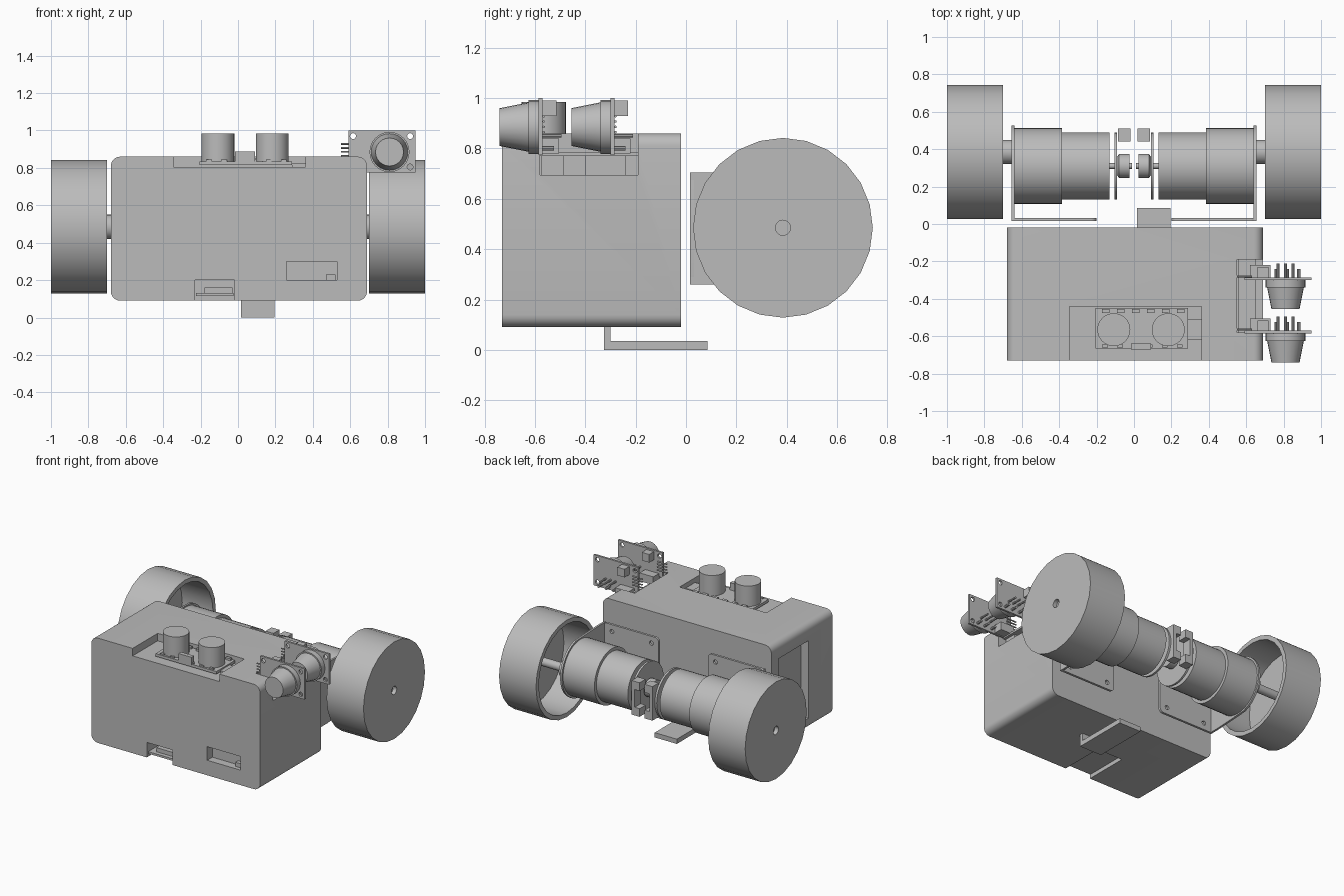
import bpy, bmesh, math
from mathutils import Matrix, Vector

cube = bpy.data.objects.get("Cube")
if cube:
    bpy.data.objects.remove(cube, do_unlink=True)

grey = bpy.data.materials.new("plain grey")
grey.use_nodes = True
COLOR = (0.5, 0.5, 0.5, 1)
grey.diffuse_color = COLOR
grey.node_tree.nodes["Principled BSDF"].inputs["Base Color"].default_value = COLOR


def finish(bm, name, smooth=True):
    bmesh.ops.recalc_face_normals(bm, faces=bm.faces)
    mesh = bpy.data.meshes.new(name)
    bm.to_mesh(mesh)
    bm.free()
    mesh.materials.append(grey)
    ob = bpy.data.objects.new(name, mesh)
    bpy.context.collection.objects.link(ob)
    if smooth:
        bpy.ops.object.select_all(action="DESELECT")
        ob.select_set(True)
        bpy.context.view_layer.objects.active = ob
        bpy.ops.object.shade_smooth_by_angle(angle=math.radians(35))
    return ob


def add_box(bm, x, y, z):
    size = Matrix.Diagonal((x[1] - x[0], y[1] - y[0], z[1] - z[0], 1))
    mid = Vector((sum(x), sum(y), sum(z))) / 2
    bmesh.ops.create_cube(bm, size=1, matrix=Matrix.Translation(mid) @ size)


def add_rod(bm, start, end, r1, r2=None, sides=24):
    a, b = Vector(start), Vector(end)
    turn = (b - a).to_track_quat("Z", "Y").to_matrix().to_4x4()
    bmesh.ops.create_cone(bm, cap_ends=True, segments=sides, radius1=r1,
                          radius2=r1 if r2 is None else r2, depth=(b - a).length,
                          matrix=Matrix.Translation((a + b) / 2) @ turn)


def box(name, x, y, z):
    bm = bmesh.new()
    add_box(bm, x, y, z)
    return finish(bm, name, False)


def rounded_plate(name, x, y, z, radius):
    """Plate facing y with rounded corners."""
    bm = bmesh.new()
    add_box(bm, x, y, z)
    edges = [e for e in bm.edges if abs((e.verts[0].co - e.verts[1].co).y) > 0.001]
    bmesh.ops.bevel(bm, geom=edges, offset=radius, segments=6, profile=0.5, affect="EDGES")
    return finish(bm, name)


def lathe(name, profile, centre, sides=24):
    """Spin (x, radius) points around the x axis through centre (y, z)."""
    bm = bmesh.new()
    verts = [bm.verts.new((x, centre[0] + r, centre[1])) for x, r in profile]
    edges = [bm.edges.new(p) for p in zip(verts, verts[1:])]
    bmesh.ops.spin(bm, geom=verts + edges, cent=(0, *centre), axis=(1, 0, 0),
                   angle=math.tau, steps=sides)
    bmesh.ops.remove_doubles(bm, verts=bm.verts, dist=0.0005)
    return finish(bm, name)


def cut(target, bm):
    cutter = finish(bm, target.name + "_cutter", False)
    mod = target.modifiers.new("cut", "BOOLEAN")
    mod.object, mod.operation, mod.solver = cutter, "DIFFERENCE", "EXACT"
    bpy.context.view_layer.objects.active = target
    bpy.ops.object.modifier_apply(modifier="cut")
    bpy.data.objects.remove(cutter, do_unlink=True)


# Main body with its recesses
body = rounded_plate("body", (-0.68, 0.69), (-0.73, -0.02), (0.09, 0.86), 0.05)
for x, y, z in [
        ((-0.345, 0.36), (-0.8, -0.44), (0.805, 0.9)),      # top sensor recess
        ((0.55, 0.8), (-0.58, -0.19), (0.695, 0.9)),        # side sensor notch
        ((-0.23, -0.02), (-0.8, -0.4), (0.05, 0.2)),        # lower port
        ((0.26, 0.53), (-0.8, -0.67), (0.2, 0.3)),          # front window
        ((-0.8, -0.62), (-0.45, -0.1), (0.17, 0.74))]:      # side pocket
    hole = bmesh.new()
    add_box(hole, x, y, z)
    cut(body, hole)
box("window_switch", (0.47, 0.52), (-0.7, -0.66), (0.2, 0.23))
box("port_header", (-0.18, -0.03), (-0.69, -0.62), (0.13, 0.16))
box("port_board", (-0.225, -0.025), (-0.72, -0.4), (0.115, 0.13))

# Back mounting plate with screw holes and slots
back = rounded_plate("back_plate", (-0.66, 0.65), (-0.02, 0.015), (0.13, 0.835), 0.03)
holes = bmesh.new()
for z in (0.18, 0.785):
    for i in range(6):
        x = -0.6 + i * 0.24
        add_rod(holes, (x, -0.01, z), (x, 0.05, z), 0.016, sides=12)
    add_box(holes, (-0.12, 0.12), (-0.005, 0.05), (z - 0.015, z + 0.015))
cut(back, holes)

# Caster foot under the body
box("foot_sole", (0.015, 0.195), (-0.325, 0.085), (0, 0.035))
box("foot_post", (0.015, 0.195), (-0.325, -0.3), (0.03, 0.1))

# Drive units, one per side
AXLE = (0.385, 0.485)
MOTOR = (0.31, 0.485)
for s, side in ((1, "left"), (-1, "right")):
    def turned(name, pts, centre, sides=24):
        return lathe(f"{side}_{name}", [(s * x, r) for x, r in pts], centre, sides)

    turned("wheel", [(1, 0.03), (1, 0.357), (0.7, 0.357), (0.7, 0.325), (0.95, 0.325),
                     (0.95, 0.03), (1, 0.03)], AXLE)
    turned("axle", [(0.62, 0), (0.62, 0.065), (0.72, 0.065), (0.72, 0.03),
                    (0.97, 0.03), (0.97, 0)], AXLE)
    turned("motor", [(0.64, 0), (0.64, 0.203), (0.385, 0.203), (0.385, 0.18),
                     (0.13, 0.18), (0.13, 0.015), (0.01, 0.015), (0.01, 0)], MOTOR, 40)
    turned("encoder_disc", [(0.105, 0), (0.105, 0.18), (0.09, 0.18), (0.09, 0)], MOTOR, 32)
    turned("encoder_hub", [(0.09, 0), (0.09, 0.05), (0.08, 0.065), (0.025, 0.065),
                           (0.025, 0)], MOTOR)
    for z in (0.36, 0.55):
        box(f"{side}_encoder_block", sorted((s * 0.02, s * 0.085)), (0.44, 0.51), (z, z + 0.06))
    box(f"{side}_encoder_back", sorted((s * 0.06, s * 0.085)), (0.44, 0.51), (0.36, 0.61))

    # Bracket: flange on the plate and a tapered cheek around the motor
    flange = rounded_plate(f"{side}_bracket_flange", sorted((s * 0.2, s * 0.655)),
                           (0.015, 0.032), (0.26, 0.705), 0.03)
    holes = bmesh.new()
    for x in (0.26, 0.58):
        for z in (0.31, 0.655):
            add_rod(holes, (s * x, 0, z), (s * x, 0.05, z), 0.016, sides=12)
    cut(flange, holes)
    outline = [(0.015, 0.26), (0.1, 0.26)]
    for i in range(13):
        a = math.radians(-75 + i * 12.5)
        outline.append((MOTOR[0] + 0.217 * math.cos(a), MOTOR[1] + 0.217 * math.sin(a)))
    outline += [(0.1, 0.705), (0.015, 0.705)]
    bm = bmesh.new()
    cheek = bm.faces.new([bm.verts.new((s * 0.64, y, z)) for y, z in outline])
    grown = bmesh.ops.extrude_face_region(bm, geom=[cheek])["geom"]
    bmesh.ops.translate(bm, vec=(s * 0.015, 0, 0),
                        verts=[g for g in grown if isinstance(g, bmesh.types.BMVert)])
    finish(bm, f"{side}_bracket_cheek")

# Top twin sensor
box("top_sensor_board", (-0.205, 0.29), (-0.665, -0.45), (0.815, 0.835))
box("top_sensor_crystal", (-0.015, 0.09), (-0.67, -0.64), (0.83, 0.888))
box("top_sensor_header", (0.29, 0.36), (-0.62, -0.51), (0.805, 0.825))
for x in (-0.108, 0.183):
    bm = bmesh.new()
    add_rod(bm, (x, -0.565, 0.82), (x, -0.565, 0.985), 0.088, sides=32)
    finish(bm, "top_sensor_can")
bm = bmesh.new()
for i in range(6):
    x = -0.17 + i * 0.08
    add_box(bm, (x, x + 0.04), (-0.475, -0.455), (0.83, 0.85))
    add_box(bm, (x, x + 0.03), (-0.66, -0.645), (0.83, 0.845))
finish(bm, "top_sensor_chips", False)

# Side sensors: board, horn, chips and pins, one behind the other
for y in (-0.575, -0.29):
    board = box("side_sensor_board", (0.59, 0.95), (y - 0.01, y + 0.005), (0.775, 1.0))
    holes = bmesh.new()
    for x in (0.615, 0.92):
        for z in (0.805, 0.97):
            add_rod(holes, (x, y - 0.05, z), (x, y + 0.05, z), 0.016, sides=12)
    cut(board, holes)
    bm = bmesh.new()
    add_rod(bm, (0.81, y - 0.05, 0.885), (0.81, y, 0.885), 0.107)
    add_rod(bm, (0.81, y - 0.165, 0.885), (0.81, y - 0.05, 0.885), 0.075, 0.098)
    finish(bm, "side_sensor_horn")
    bm = bmesh.new()
    for x in (0.77, 0.81, 0.85):
        add_rod(bm, (x, y, 0.85), (x, y + 0.08, 0.85), 0.007, sides=8)
    for i in range(4):
        z = 0.865 + i * 0.021
        add_rod(bm, (0.55, y + 0.01, z), (0.63, y + 0.01, z), 0.005, sides=8)
        add_rod(bm, (0.7 + i * 0.06, y, 0.8), (0.7 + i * 0.06, y + 0.05, 0.8), 0.009, sides=8)
    finish(bm, "side_sensor_pins")
    box("side_sensor_chip", (0.66, 0.72), (y, y + 0.06), (0.93, 0.99))
    box("side_sensor_socket", (0.62, 0.73), (y, y + 0.07), (0.78, 0.84))

# Shelf and feet carrying the side sensors
box("sensor_shelf", (0.555, 0.65), (-0.58, -0.19), (0.77, 0.785))
for y in ((-0.575, -0.485), (-0.4, -0.24)):
    box("sensor_shelf_foot", (0.57, 0.63), y, (0.69, 0.775))
